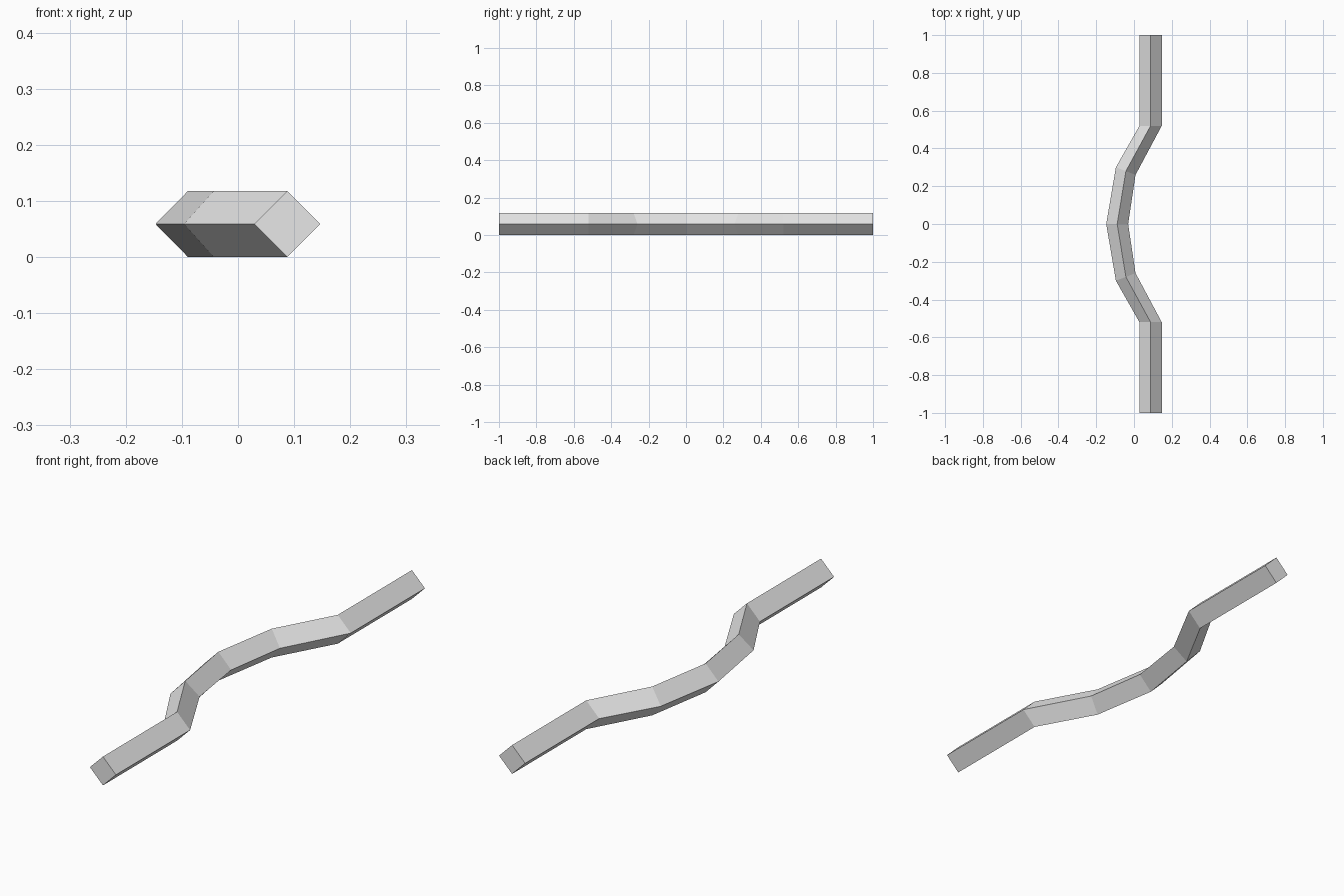
import bpy
import bmesh

if "Cube" in bpy.data.objects:
    bpy.data.objects.remove(bpy.data.objects["Cube"])

# One flat grey
grey = bpy.data.materials.new("light_grey")
grey.diffuse_color = (0.8, 0.8, 0.8, 1.0)
grey.use_nodes = True
grey.node_tree.nodes["Principled BSDF"].inputs["Base Color"].default_value = grey.diffuse_color

HALF = 0.059  # half height of the diamond section

# Stations from the middle to one end: (left x, y), (ridge x, y), (right x, y)
half = [
    ((-0.147, 0.0), (-0.089, 0.0), (-0.031, 0.0)),
    ((-0.096, 0.30), (-0.043, 0.28), (0.008, 0.26)),
    ((0.029, 0.52), (0.088, 0.52), (0.147, 0.52)),
    ((0.029, 1.0), (0.088, 1.0), (0.147, 1.0)),
]
# Mirror front to back for the full run
mirrored = [tuple((x, -y) for x, y in s) for s in reversed(half[1:])]
stations = mirrored + half

# Sweep the diamond section along the bent bar
bm = bmesh.new()
rings = []
for left, ridge, right in stations:
    corners = [(*left, HALF), (*ridge, 2 * HALF), (*right, HALF), (*ridge, 0.0)]
    rings.append([bm.verts.new(c) for c in corners])
for a, b in zip(rings, rings[1:]):
    for i in range(4):
        j = (i + 1) % 4
        bm.faces.new((a[i], a[j], b[j], b[i]))

# End caps
bm.faces.new(rings[0])
bm.faces.new(rings[-1])
bmesh.ops.recalc_face_normals(bm, faces=bm.faces)

mesh = bpy.data.meshes.new("bent_bar")
bm.to_mesh(mesh)
bm.free()
mesh.materials.append(grey)
bar = bpy.data.objects.new("bent_bar", mesh)
bpy.context.collection.objects.link(bar)
